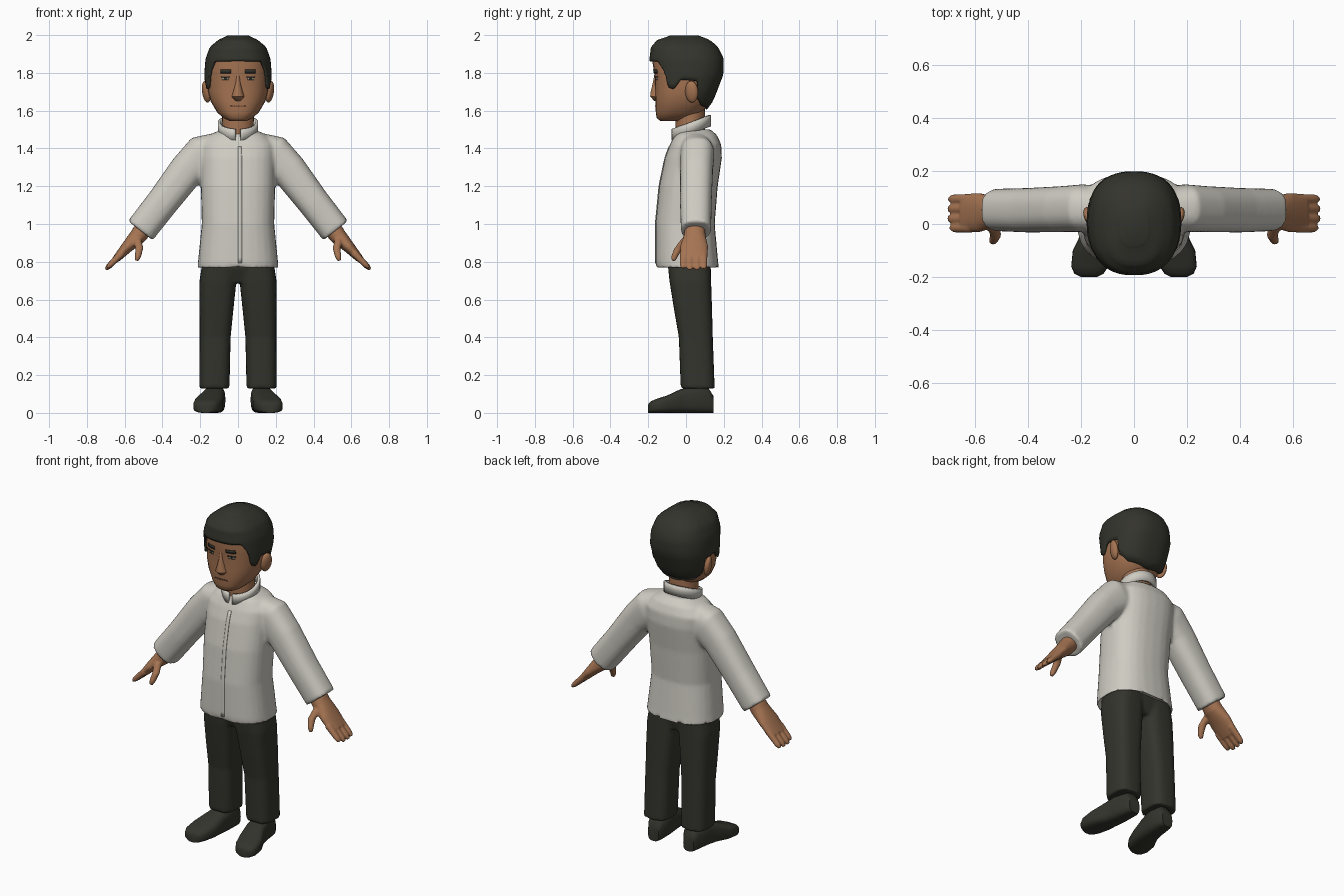
import bpy, bmesh
from math import sin, cos, pi, radians, copysign
from mathutils import Vector, Matrix

if "Cube" in bpy.data.objects:
    bpy.data.objects.remove(bpy.data.objects["Cube"])


def material(name, r, g, b):
    m = bpy.data.materials.new(name)
    m.use_nodes = True
    m.diffuse_color = (r, g, b, 1)
    bsdf = m.node_tree.nodes["Principled BSDF"]
    bsdf.inputs["Base Color"].default_value = (r, g, b, 1)
    bsdf.inputs["Roughness"].default_value = 0.8
    return m


CREAM = material("cream cloth", .62, .60, .54)
CHARCOAL = material("charcoal", .034, .034, .026)
SKIN = material("warm skin", .38, .175, .085)
LIP = material("dark skin", .25, .10, .05)
EYE = material("eye grey", .30, .26, .21)
made = []


def finish(name, bm, mat):
    bmesh.ops.recalc_face_normals(bm, faces=bm.faces)
    mesh = bpy.data.meshes.new(name)
    bm.to_mesh(mesh)
    bm.free()
    mesh.materials.append(mat)
    ob = bpy.data.objects.new(name, mesh)
    bpy.context.collection.objects.link(ob)
    made.append(ob)
    return ob


def loft(name, parts, mat, wrap=True, caps=(True, True)):
    """Skin each part, a list of point rows, into one mesh."""
    bm = bmesh.new()
    for rows in parts:
        vs = [[bm.verts.new(p) for p in row] for row in rows]
        n = len(vs[0])
        for a, b in zip(vs, vs[1:]):
            for i in range(n if wrap else n - 1):
                j = (i + 1) % n
                bm.faces.new((a[i], a[j], b[j], b[i]))
        for cap, row in zip(caps, (vs[0], vs[-1])):
            if cap and wrap:
                bm.faces.new(row)
    return finish(name, bm, mat)


def power(v, e):
    return copysign(abs(v) ** (2 / e), v)


def ring(c, u, v, e=2.5, n=28):
    c, u, v = Vector(c), Vector(u), Vector(v)
    angles = [2 * pi * i / n for i in range(n)]
    return [c + u * power(cos(a), e) + v * power(sin(a), e) for a in angles]


def stack(rows, e=2.5):
    """Upright rings from rows of height, centre x, front y, back y, half width."""
    return [ring((cx, (f + b) / 2, z), (w, 0, 0), (0, (b - f) / 2, 0), e)
            for z, cx, f, b, w in rows]


def limb(rows, side, e=2.5):
    """Rings square to a path of x, z, y, half thickness, half depth."""
    out = []
    for i, (x, z, y, t, d) in enumerate(rows):
        p, q = rows[max(i - 1, 0)], rows[min(i + 1, len(rows) - 1)]
        along = Vector((q[0] - p[0], q[1] - p[1])).normalized()
        out.append(ring((side * x, y, z), (-side * along.y * t, 0, along.x * t), (0, d, 0), e))
    return out


def blend(ob, voxel, rounds):
    m = ob.modifiers.new("blend", 'REMESH')
    m.mode, m.voxel_size, m.use_smooth_shade = 'VOXEL', voxel, True
    s = ob.modifiers.new("soften", 'SMOOTH')
    s.factor, s.iterations = .5, rounds


def thicken(ob, amount, offset):
    m = ob.modifiers.new("thickness", 'SOLIDIFY')
    m.thickness, m.offset = amount, offset


def lerp(table, x):
    x = min(max(x, table[0][0]), table[-1][0])
    for a, b in zip(table, table[1:]):
        if x <= b[0]:
            t = (x - a[0]) / (b[0] - a[0])
            return [p + (q - p) * t for p, q in zip(a[1:], b[1:])]


# Jacket: body and both sleeves fused together
body = stack([(.79, 0, -.135, .15, .19), (.76, 0, -.158, .175, .217), (.8, 0, -.162, .17, .212),
              (1, 0, -.162, .152, .192), (1.2, 0, -.143, .168, .197), (1.35, 0, -.112, .19, .2),
              (1.42, 0, -.086, .187, .2), (1.47, 0, -.06, .165, .155), (1.5, 0, -.03, .13, .09)])
sleeve = [(.08, 1.4, .05, .09, .08), (.19, 1.365, .06, .107, .09), (.27, 1.285, .056, .094, .087),
          (.4, 1.115, .052, .085, .084), (.517, .965, .053, .083, .08)]
jacket = loft("jacket", [body, limb(sleeve, 1), limb(sleeve, -1)], CREAM)
blend(jacket, .01, 6)

# Front overlap strip that hugs the jacket
strip = [[(x, -.2, .79 + .66 * i / 20) for x in (0, .012, .024)] for i in range(21)]
placket = loft("placket", [strip], CREAM, wrap=False)
wrap = placket.modifiers.new("hug", 'SHRINKWRAP')
wrap.target, wrap.offset = jacket, .001
thicken(placket, .004, 0)

# Standing collar, open at the front and higher behind
gap = .13
turns = [-pi / 2 + gap + (2 * pi - 2 * gap) * i / 36 for i in range(37)]
band = [[(.1 * cos(a), .028 + .098 * sin(a), 1.495 + .037 * sin(a) + h) for a in turns]
        for h in (-.015, .02, .045)]
thicken(loft("collar", [band], CREAM, wrap=False), .014, 0)

# Trousers: two legs joined by the hips
leg = [(.13, .125, -.028, .152, .08), (.4, .121, -.038, .142, .082), (.55, .114, -.064, .138, .09),
       (.7, .106, -.088, .133, .098), (.82, .095, -.1, .13, .09)]
hips = [(.69, 0, -.06, .11, .1), (.76, 0, -.09, .125, .18), (.82, 0, -.1, .13, .18)]
mirrored = [(z, -cx, f, b, w) for z, cx, f, b, w in leg]
trousers = loft("trousers", [stack(leg, 3), stack(mirrored, 3), stack(hips, 3)], CHARCOAL)
blend(trousers, .01, 4)

# Shoes from y, centre x, half width, height; hands with fingers and thumb
shoe = [(.145, .118, .035, .09), (.12, .118, .05, .13), (.03, .125, .058, .14),
        (-.03, .135, .062, .125), (-.1, .155, .076, .092), (-.16, .167, .07, .073),
        (-.188, .17, .055, .06), (-.2, .17, .03, .045)]
palm = [(.49, .99, .048, .05, .05), (.53, .935, .046, .045, .058),
        (.585, .88, .043, .032, .074), (.645, .815, .042, .02, .071)]
thumb = [(.535, .92, 0, .022, .025), (.522, .87, -.04, .021, .022),
         (.53, .83, -.06, .017, .018), (.537, .805, -.066, .01, .011)]
for side, label in ((1, "left"), (-1, "right")):
    loft(label + "_shoe", [[ring((side * cx, y, h / 2), (w, 0, 0), (0, 0, h / 2), 3.2)
                            for y, cx, w, h in shoe]], CHARCOAL)
    parts = [limb(palm, side, 2.2), limb(thumb, side, 2)]
    for y, reach in ((.094, .96), (.058, 1), (.02, 1), (-.014, .9)):
        tip = .07 * reach
        parts.append(limb([(.615, .845, y, .02, .02), (.615 + tip, .845 - tip, y, .015, .018),
                           (.62 + 1.15 * tip, .84 - 1.15 * tip, y, .008, .011)], side, 2))
    blend(loft(label + "_hand", parts, SKIN), .006, 3)

# Head: rows of height, front, back, half width
HEAD = [(1.545, -.135, 0, .045), (1.56, -.155, .03, .075), (1.59, -.16, .085, .11),
        (1.65, -.162, .13, .145), (1.7, -.163, .15, .158), (1.79, -.166, .185, .165),
        (1.87, -.18, .185, .158), (1.93, -.172, .155, .135), (1.965, -.14, .11, .09),
        (1.985, -.07, .05, .04)]
ROUND = 2.4
loft("head", [stack([(z, 0, f, b, w) for z, f, b, w in HEAD], ROUND)], SKIN)
loft("neck", [stack([(1.42, 0, -.05, .1, .085), (1.52, 0, -.055, .1, .083),
                     (1.64, 0, -.06, .1, .085)], 2)], SKIN)
loft("nose", [stack([(1.652, 0, -.168, -.12, .018), (1.675, 0, -.19, -.12, .034),
                     (1.7, 0, -.187, -.12, .026), (1.75, 0, -.175, -.12, .015),
                     (1.8, 0, -.166, -.12, .012)], 2)], SKIN)

# Hair: a shell from the hairline (angle from the front, height) to the crown
LINE = [(0, 1.862), (.75, 1.86), (.93, 1.81), (1.08, 1.725), (1.28, 1.712), (1.45, 1.765),
        (1.83, 1.755), (1.95, 1.665), (2.3, 1.625), (pi, 1.605)]


def hair_point(a, t, puff=.014):
    low = lerp(LINE, min(a, 2 * pi - a))[0]
    z = low + (HEAD[-1][0] - low) * sin(t * pi / 2)
    f, b, w = lerp(HEAD, z)
    x = (w + puff) * power(sin(a), ROUND)
    y = (f + b) / 2 - ((b - f) / 2 + puff) * power(cos(a), ROUND)
    return x, y, z + puff * t


hair = loft("hair", [[[hair_point(2 * pi * i / 96, k / 16) for i in range(96)]
                      for k in range(17)]], CHARCOAL, caps=(False, True))
thicken(hair, .012, -1)


# Face details: thin plates following the face
def face_plate(name, x0, x1, z0, z1, mat, lift):
    rows = []
    for z in (z0, z1):
        f, b, w = lerp(HEAD, z)
        xs = [x0 + (x1 - x0) * i / 6 for i in range(7)]
        rows.append([(x, (f + b) / 2 - (b - f) / 2 * (1 - (abs(x) / w) ** ROUND) ** (1 / ROUND)
                      - lift, z) for x in xs])
    thicken(loft(name, [rows], mat, wrap=False), .003, 0)


face_plate("mouth", -.04, .04, 1.622, 1.627, LIP, .002)
for side, label in ((1, "left"), (-1, "right")):
    face_plate(label + "_eyebrow", side * .038, side * .092, 1.798, 1.818, CHARCOAL, .004)
    face_plate(label + "_eyelid", side * .045, side * .09, 1.775, 1.781, CHARCOAL, .003)
    face_plate(label + "_eye", side * .05, side * .085, 1.763, 1.775, EYE, .002)
    face_plate(label + "_pupil", side * .062, side * .073, 1.764, 1.775, CHARCOAL, .003)
    bm = bmesh.new()
    place = (Matrix.Translation((side * .168, .03, 1.7)) @ Matrix.Rotation(-side * .35, 4, 'Z')
             @ Matrix.Rotation(side * .15, 4, 'Y') @ Matrix.Diagonal((.02, .036, .058, 1)))
    bmesh.ops.create_uvsphere(bm, u_segments=20, v_segments=12, radius=1, matrix=place)
    finish(label + "_ear", bm, SKIN)

# Smooth shading with crisp edges
bpy.ops.object.select_all(action='DESELECT')
for ob in made:
    ob.select_set(True)
bpy.context.view_layer.objects.active = made[0]
bpy.ops.object.shade_smooth_by_angle(angle=radians(50))
